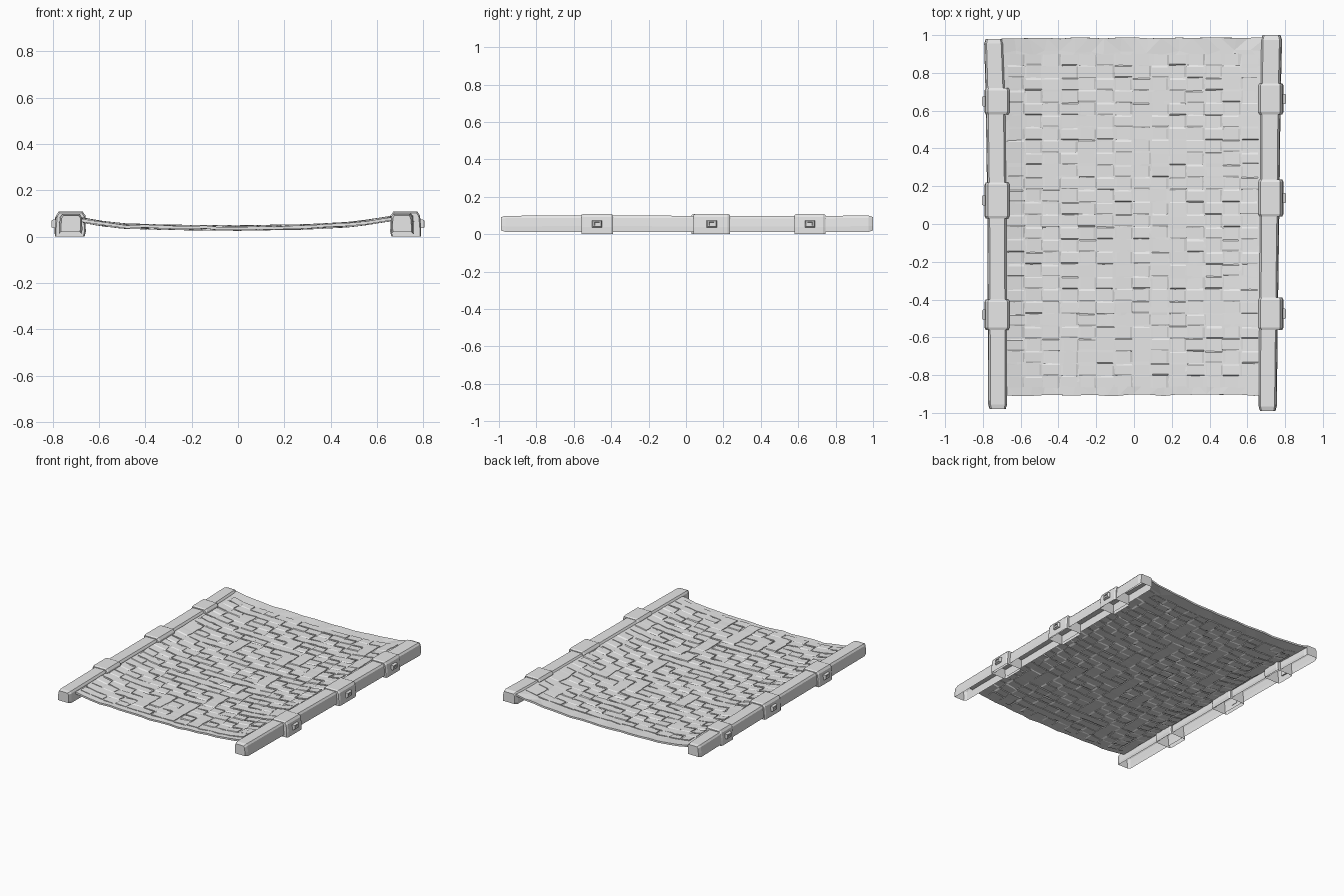
import bpy, bmesh, math, random
from mathutils import Vector

random.seed(7)
if "Cube" in bpy.data.objects:
    bpy.data.objects.remove(bpy.data.objects["Cube"], do_unlink=True)

grey = bpy.data.materials.new("pale grey")
grey.use_nodes = True
COLOUR = (0.8, 0.8, 0.8, 1)
grey.diffuse_color = COLOUR
grey.node_tree.nodes["Principled BSDF"].inputs["Base Color"].default_value = COLOUR


def finish(bm, name):
    bmesh.ops.recalc_face_normals(bm, faces=bm.faces)
    mesh = bpy.data.meshes.new(name)
    bm.to_mesh(mesh)
    bm.free()
    mesh.materials.append(grey)
    ob = bpy.data.objects.new(name, mesh)
    bpy.context.collection.objects.link(ob)
    return ob


def loft(bm, sections, closed=True):
    """Skin a row of equal cross-sections and cap both ends."""
    rings = [[bm.verts.new(p) for p in s] for s in sections]
    n = len(rings[0])
    for a, b in zip(rings, rings[1:]):
        for i in range(n if closed else n - 1):
            j = (i + 1) % n
            bm.faces.new((a[i], a[j], b[j], b[i]))
    bm.faces.new(rings[0])
    bm.faces.new(rings[-1])


def wobble(amount):
    return random.uniform(-amount, amount)


# Hanging curve of the woven mat across its width
SAG = [(-0.72, 0.08), (-0.6, 0.058), (-0.5, 0.046), (-0.3, 0.04), (0, 0.037),
       (0.3, 0.042), (0.5, 0.053), (0.72, 0.087)]


def sag(x):
    for (x0, z0), (x1, z1) in zip(SAG, SAG[1:]):
        if x <= x1:
            return z0 + (z1 - z0) * (x - x0) / (x1 - x0)
    return SAG[-1][1]


# Mat core: a thin sheet with ragged front and back hems
def mat_core():
    bm = bmesh.new()
    nx, ny = 18, 24
    rows = []
    for j in range(ny + 1):
        row = []
        for i in range(nx + 1):
            x = -0.7 + 1.4 * i / nx
            y = -0.905 + 1.89 * j / ny
            inner_x = 0 < i < nx
            end = j in (0, ny)
            x += wobble(0.015) if inner_x else 0
            y += wobble(0.006 if end else 0.015)
            row.append(bm.verts.new((x, y, sag(x) + wobble(0.004 if j in (0, 1, ny - 1, ny) else 0.0015))))
        rows.append(row)
    for a, b in zip(rows, rows[1:]):
        for i in range(nx):
            bm.faces.new((a[i], a[i + 1], b[i + 1], b[i]))
    bmesh.ops.triangulate(bm, faces=bm.faces)
    ob = finish(bm, "mat_core")
    thick = ob.modifiers.new("thickness", "SOLIDIFY")
    thick.thickness = 0.013
    thick.offset = 0


mat_core()

# Woven strips: lengthwise and crosswise bands passing over and under
COLS, ROWS = 14, 27
X0, X1, Y0, Y1 = -0.675, 0.66, -0.87, 0.905
PX, PY = (X1 - X0) / COLS, (Y1 - Y0) / ROWS
LIFT, HALF = 0.005, 0.006
over = [[(1 if (r + c) % 2 else -1) * (1 if random.random() > 0.12 else -1)
         for r in range(ROWS)] for c in range(COLS)]


def weave(name, along_y):
    bm = bmesh.new()
    strips, cells = (COLS, ROWS) if along_y else (ROWS, COLS)
    across, step = (PX, PY) if along_y else (PY, PX)
    across0, along0 = (X0, Y0) if along_y else (Y0, X0)
    for s in range(strips):
        sections = []
        mid = across0 + across * (s + 0.5) + wobble(0.003)
        for k in range(cells):
            sign = over[s][k] if along_y else -over[k][s]
            for f in (0.12, 0.88):
                t = along0 + step * (k + f) + wobble(0.004)
                lo = mid - across / 2 + random.uniform(-0.001, 0.01)
                hi = mid + across / 2 - random.uniform(-0.001, 0.01)
                ring = []
                for w, h in ((lo, -1), (hi, -1), (hi, 1), (lo, 1)):
                    x, y = (w, t) if along_y else (t, w)
                    z = sag(x) + sign * LIFT + h * HALF + wobble(0.001)
                    ring.append((x, y, z))
                sections.append(ring)
        loft(bm, sections)
    finish(bm, name)


weave("lengthwise_strips", True)
weave("crosswise_strips", False)


# Side rails: hollow beams, open underneath
def rail_section(cx, y, half, low, high, side, scale=1.0):
    """Cross-section running from outer foot over the top to inner foot."""
    shape = [(1, 0), (1.0, 0.35), (0.92, 0.85), (0.75, 1),
             (-0.8, 1), (-0.97, 0.85), (-1, 0.2), (-0.92, 0)]
    mid = (low + high) / 2
    return [(cx + side * u * half * scale, y,
             mid + (low + v * (high - low) - mid) * scale) for u, v in shape]


# y, centre, half width
RAILS = {
    "left": (1, [(-0.99, 0.708, 0.048), (-0.47, 0.712, 0.050), (0.1, 0.718, 0.052),
                 (0.65, 0.722, 0.054), (1.0, 0.728, 0.056)]),
    "right": (-1, [(-0.98, -0.722, 0.050), (-0.47, -0.724, 0.050), (0.1, -0.726, 0.051),
                   (0.65, -0.733, 0.052), (0.98, -0.743, 0.050)]),
}
BANDS = {"left": [(-0.56, -0.39), (0.04, 0.235), (0.58, 0.745)],
         "right": [(-0.56, -0.4), (0.03, 0.22), (0.58, 0.72)]}

for name, (side, path) in RAILS.items():
    bm = bmesh.new()
    y, cx, half = path[0]
    sections = [rail_section(cx, y, half, 0.014, 0.097, side, 0.85)]
    for i, (y, cx, half) in enumerate(path):
        y += 0.025 if i == 0 else -0.025 if i == len(path) - 1 else 0
        sections.append(rail_section(cx, y, half, 0.012, 0.098 + wobble(0.003), side))
    y, cx, half = path[-1]
    sections.append(rail_section(cx, y, half, 0.014, 0.097, side, 0.85))
    loft(bm, sections, closed=False)
    finish(bm, name + "_rail")

    for n, (a, b) in enumerate(BANDS[name], 1):
        # Wrapped band around the rail
        cx = side * 0.724
        bm = bmesh.new()
        loft(bm, [rail_section(cx, y, h, 0.0, top, side) for y, h, top in
                  ((a, 0.061, 0.103), (a + 0.012, 0.067, 0.108),
                   (b - 0.012, 0.067, 0.108), (b, 0.061, 0.103))], closed=False)
        finish(bm, f"{name}_band_{n}")

        # Square peg with a sunken face on the outside of the band
        bm = bmesh.new()
        py = (a + b) / 2
        steps = ((0.775, 1.0), (0.798, 1.0), (0.806, 0.8), (0.806, 0.5), (0.799, 0.45))
        loft(bm, [[(side * x, py + u * 0.027 * s, 0.055 + v * 0.018 * s)
                   for u, v in ((-1, -1), (1, -1), (1, 1), (-1, 1))] for x, s in steps])
        finish(bm, f"{name}_peg_{n}")
